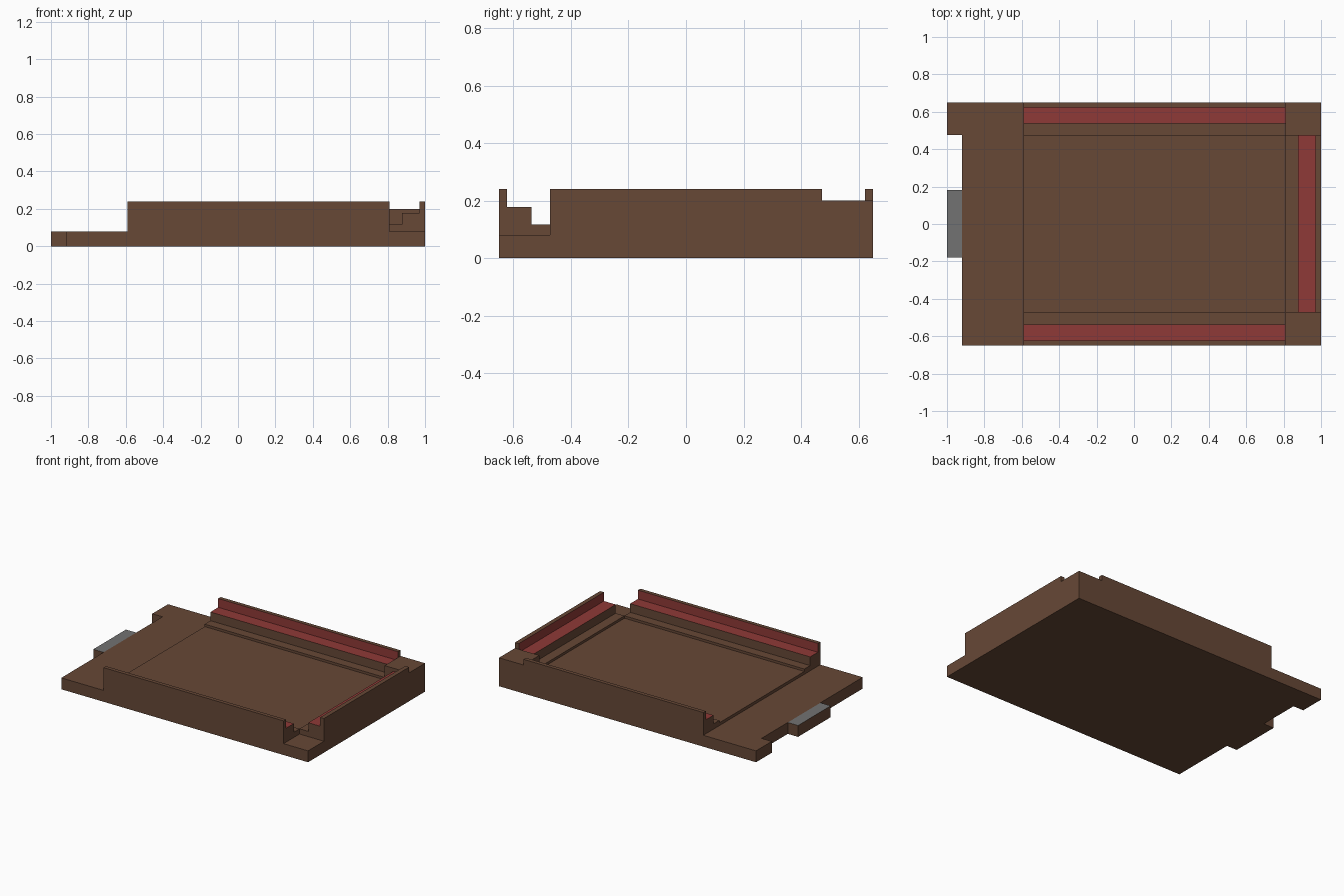
import bpy, bmesh
from mathutils import Vector

if "Cube" in bpy.data.objects:
    bpy.data.objects.remove(bpy.data.objects["Cube"])


def material(name, rgb):
    m = bpy.data.materials.new(name)
    m.diffuse_color = (*rgb, 1)
    m.use_nodes = True
    m.node_tree.nodes["Principled BSDF"].inputs["Base Color"].default_value = m.diffuse_color
    return m


BROWN = material("brown", (0.135, 0.065, 0.037))
RED = material("red", (0.275, 0.042, 0.038))
GREY = material("grey", (0.168, 0.168, 0.168))


def prism(name, points, sweep, accent=None, is_accent=None):
    """Sweep a closed outline along a vector; accent faces chosen by a rule."""
    bm = bmesh.new()
    cap = bm.faces.new([bm.verts.new(p) for p in points])
    res = bmesh.ops.extrude_face_region(bm, geom=[cap], use_keep_orig=True)
    moved = [v for v in res["geom"] if isinstance(v, bmesh.types.BMVert)]
    bmesh.ops.translate(bm, verts=moved, vec=Vector(sweep))
    bmesh.ops.recalc_face_normals(bm, faces=bm.faces)
    mesh = bpy.data.meshes.new(name)
    if accent:
        for f in bm.faces:
            f.normal_update()
            if is_accent(f.normal, f.calc_center_median()):
                f.material_index = 1
    bm.to_mesh(mesh)
    bm.free()
    mesh.materials.append(BROWN)
    if accent:
        mesh.materials.append(accent)
    ob = bpy.data.objects.new(name, mesh)
    bpy.context.collection.objects.link(ob)
    return ob


def slab(name, x0, x1, y0, y1, z0, z1, accent=None, rule=None):
    pts = [(x0, y0, z0), (x1, y0, z0), (x1, y1, z0), (x0, y1, z0)]
    return prism(name, pts, (0, 0, z1 - z0), accent, rule)


X0, X1, YI = -0.59, 0.81, 0.473     # inner court limits
BASE, FLOOR, LEDGE, SEAT, TOP = 0.08, 0.10, 0.117, 0.178, 0.24


def stepped(lip, seat, ledge):
    """Stepped wall section as (distance from outer face, height)."""
    return [(0, BASE), (ledge, BASE), (ledge, LEDGE), (seat, LEDGE),
            (seat, SEAT), (lip, SEAT), (lip, TOP), (0, TOP)]


def red_rule(inward):
    """Red on the seat tread and on the inner face of the lip."""
    def rule(n, c):
        tread = n.z > 0.9 and abs(c.z - SEAT) < 0.005
        back = n.dot(Vector(inward)) > 0.9 and c.z > SEAT
        return tread or back
    return rule


# base plate with the corner tab on the left
prism("base_plate", [(-0.92, -0.65, 0), (1, -0.65, 0), (1, 0.65, 0),
                     (-1, 0.65, 0), (-1, 0.475, 0), (-0.92, 0.475, 0)],
      (0, 0, BASE))

# raised floor
slab("floor", X0, X1, -YI, YI, BASE, FLOOR)

# stepped walls at the front and back
for name, s in (("front_wall", -1), ("back_wall", 1)):
    prism(name, [(X0, s * (0.65 - d), z) for d, z in stepped(0.027, 0.113, 0.65 - YI)],
          (X1 - X0, 0, 0), RED, red_rule((0, -s, 0)))

# stepped wall on the right
prism("right_wall", [(1 - d, -YI, z) for d, z in stepped(0.03, 0.122, 1 - X1)],
      (0, 2 * YI, 0), RED, red_rule((-1, 0, 0)))

# filled corner at the back right
slab("corner_block", X1, 1, YI, 0.65, BASE, 0.20)

# entrance step with a grey top
slab("entrance_step", -1, -0.92, -0.18, 0.183, 0, BASE, GREY, lambda n, c: n.z > 0.9)
